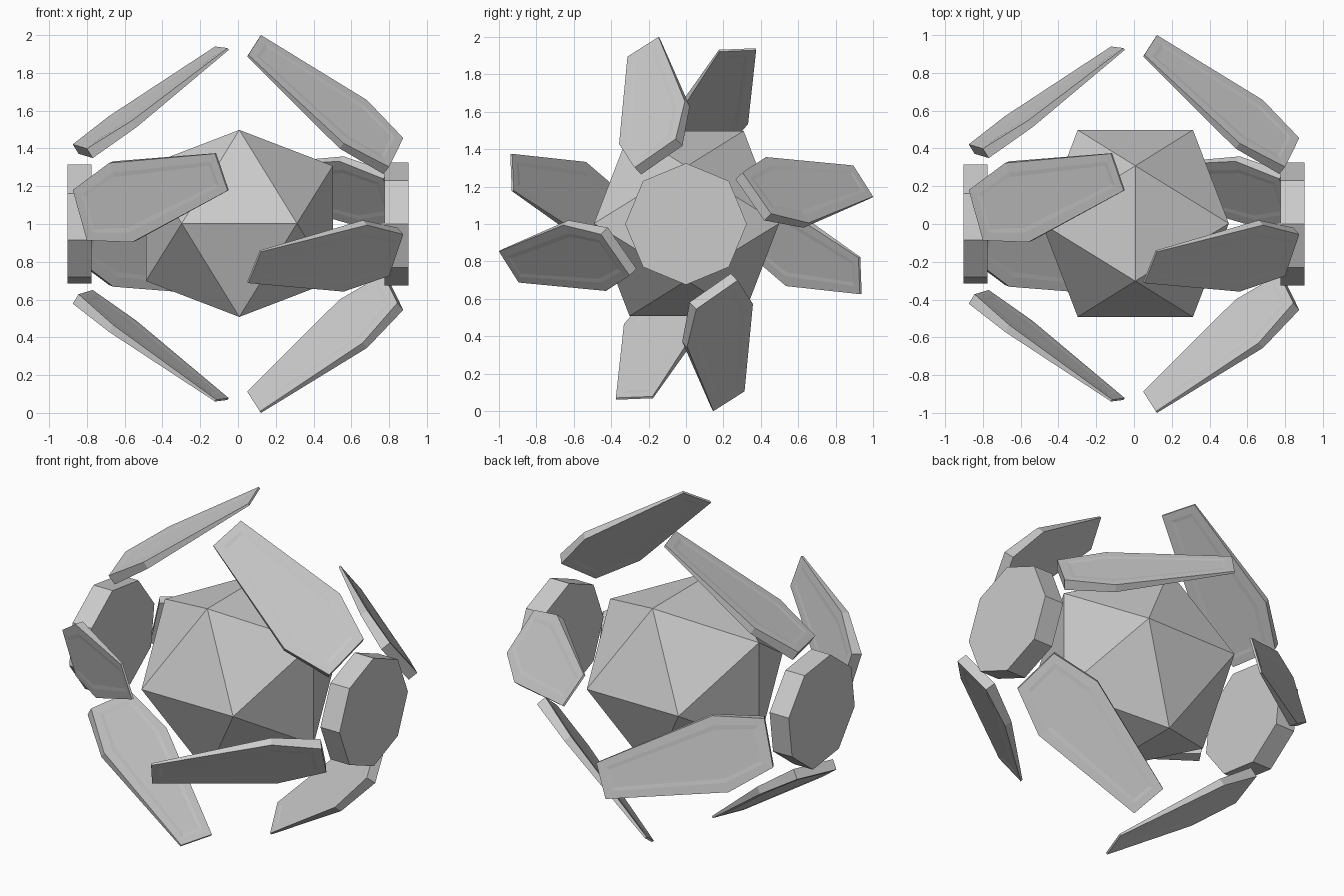
import bpy, bmesh
from math import radians
from mathutils import Matrix, Vector

if "Cube" in bpy.data.objects:
    bpy.data.objects.remove(bpy.data.objects["Cube"])

CENTRE = Matrix.Translation((0, 0, 1))


def finish(bm, name, matrix):
    bmesh.ops.transform(bm, matrix=matrix, verts=bm.verts)
    bmesh.ops.recalc_face_normals(bm, faces=bm.faces)
    mesh = bpy.data.meshes.new(name)
    bm.to_mesh(mesh)
    bm.free()
    obj = bpy.data.objects.new(name, mesh)
    bpy.context.collection.objects.link(obj)
    return obj


# Faceted core: icosahedron from three golden rectangles
bm = bmesh.new()
a, b = 0.305, 0.495
for s in (-1, 1):
    for t in (-1, 1):
        for co in ((s * a, t * b, 0), (0, s * a, t * b), (s * b, 0, t * a)):
            bm.verts.new(co)
bmesh.ops.convex_hull(bm, input=bm.verts)
finish(bm, "core", Matrix.Translation((0.007, 0.003, 1.003)))

# Petal plate: outer outline (tip, shoulder, base, shoulder, tip) and thickness at each corner
OUTLINE = [(0.122, -0.147, 1.0), (0.683, -0.006, 0.656), (0.875, -0.055, 0.455),
           (0.80, -0.275, 0.302), (0.56, -0.358, 0.427), (0.055, -0.313, 0.895)]
THICK = [0.012, 0.044, 0.06, 0.06, 0.044, 0.012]
NORMAL = Vector((0.517, -0.594, 0.616)).normalized()


def petal(name, matrix):
    bm = bmesh.new()
    outer = [bm.verts.new(p) for p in OUTLINE]
    inner = [bm.verts.new(Vector(p) - NORMAL * t) for p, t in zip(OUTLINE, THICK)]
    caps = [bm.faces.new(outer), bm.faces.new(inner[::-1])]
    for i in range(6):
        j = (i + 1) % 6
        bm.faces.new((outer[i], inner[i], inner[j], outer[j]))
    bmesh.ops.recalc_face_normals(bm, faces=bm.faces)
    # shallow recessed panel on both faces
    for cap in caps:
        bmesh.ops.inset_region(bm, faces=[cap], thickness=0.055, depth=0)
        bmesh.ops.inset_region(bm, faces=[cap], thickness=0.025, depth=-0.002)
    finish(bm, name, matrix)


# Each side: an end disc and a ring of four petals; left side is mirrored and twisted
for side, mirror, twist in (("right", 1, 0), ("left", -1, -30)):
    base = CENTRE @ Matrix.Rotation(radians(twist), 4, 'X') @ Matrix.Diagonal((mirror, 1, 1, 1))
    for k in range(4):
        petal(f"{side}_petal_{k + 1}", base @ Matrix.Rotation(radians(90 * k), 4, 'X'))
    bm = bmesh.new()
    bmesh.ops.create_cone(bm, cap_ends=True, segments=8, radius1=0.325, radius2=0.325, depth=0.127)
    finish(bm, f"{side}_end_disc",
           base @ Matrix.Translation((0.84, 0, 0)) @ Matrix.Rotation(radians(90), 4, 'Y'))
